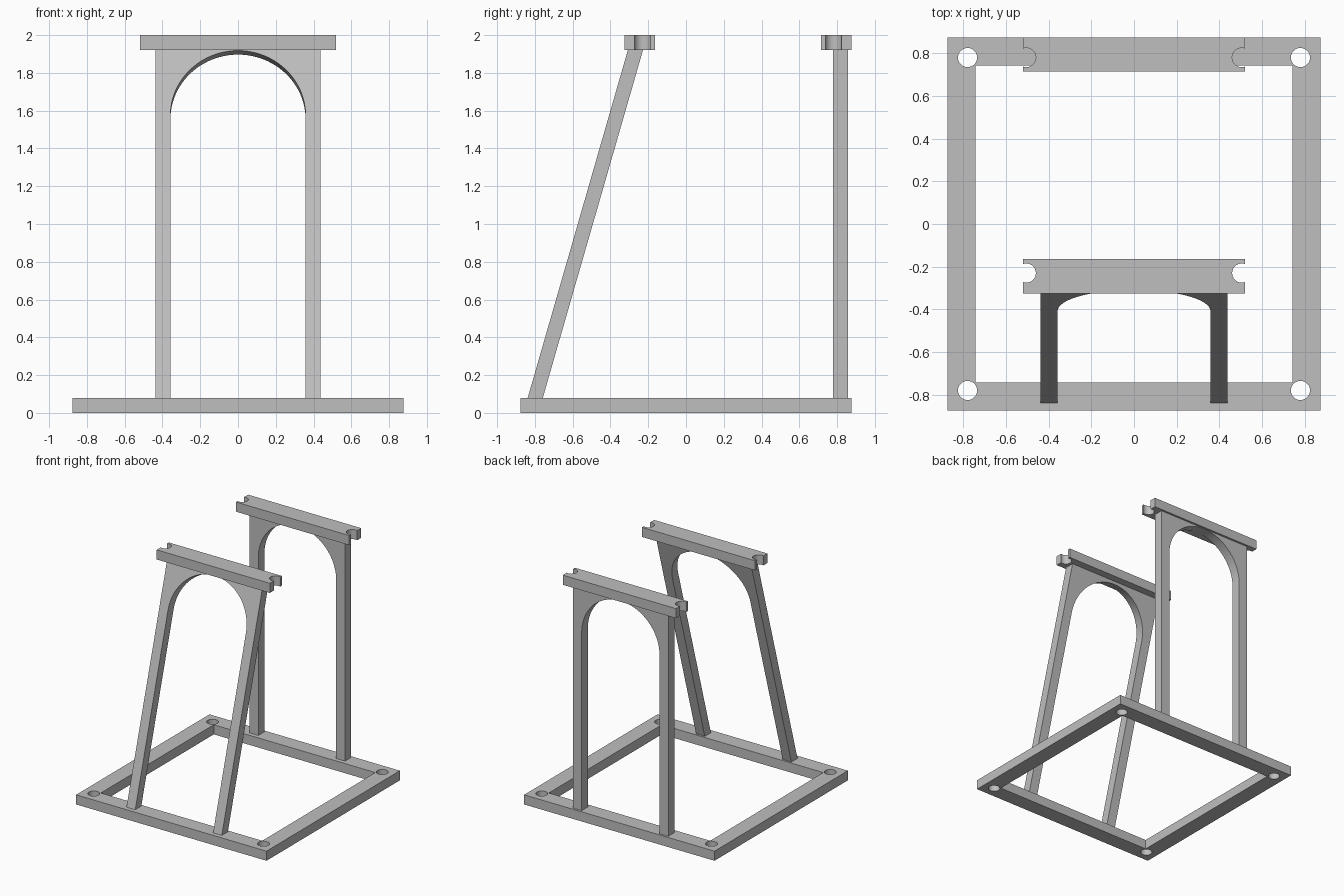
import bpy
import bmesh
from math import sin, cos, pi, radians, atan2
from mathutils import Matrix, Vector

cube = bpy.data.objects.get("Cube")
if cube:
    bpy.data.objects.remove(cube, do_unlink=True)

grey = bpy.data.materials.new("plain grey")
grey.use_nodes = True
GREY = (0.52, 0.52, 0.52, 1)
grey.diffuse_color = GREY
grey.node_tree.nodes["Principled BSDF"].inputs["Base Color"].default_value = GREY

HALF, RAIL_H, TOP = 0.875, 0.08, 2.0
LEG_OUT, LEG_IN = 0.438, 0.358
UPRIGHT = Matrix.Rotation(pi / 2, 4, 'X')  # drawing plane stands up, depth runs to -y


def arc(cx, cy, r, start, end, steps):
    return [(cx + r * cos(start + (end - start) * i / steps),
             cy + r * sin(start + (end - start) * i / steps)) for i in range(steps + 1)]


def square(h):
    return [(-h, -h), (h, -h), (h, h), (-h, h)]


def slab(name, loops, depth, matrix):
    """Fill an outline with its holes, thicken it and place it."""
    bm = bmesh.new()
    for loop in loops:
        verts = [bm.verts.new((x, y, 0)) for x, y in loop]
        for a, b in zip(verts, verts[1:] + verts[:1]):
            bm.edges.new((a, b))
    bmesh.ops.triangle_fill(bm, edges=bm.edges[:], use_beauty=True, use_dissolve=False)
    ext = bmesh.ops.extrude_face_region(bm, geom=bm.faces[:], use_keep_orig=True)
    moved = [g for g in ext["geom"] if isinstance(g, bmesh.types.BMVert)]
    bmesh.ops.translate(bm, verts=moved, vec=(0, 0, depth))
    bmesh.ops.transform(bm, matrix=matrix, verts=bm.verts[:])
    bmesh.ops.recalc_face_normals(bm, faces=bm.faces[:])
    mesh = bpy.data.meshes.new(name)
    bm.to_mesh(mesh)
    bm.free()
    mesh.shade_smooth()
    mesh.set_sharp_from_angle(angle=radians(30))
    mesh.materials.append(grey)
    obj = bpy.data.objects.new(name, mesh)
    bpy.context.collection.objects.link(obj)
    return obj


def arch_outline(apex, top):
    """Two legs joined by a round arch, standing on zero."""
    opening = arc(0, apex - LEG_IN, LEG_IN, 0, pi, 48)
    return ([(-LEG_OUT, 0), (-LEG_OUT, top), (LEG_OUT, top), (LEG_OUT, 0), (LEG_IN, 0)]
            + opening + [(-LEG_IN, 0)])


def bar_outline(notch_y):
    """Bar with a round notch in each end."""
    w, d, r, cx = 0.52, 0.08, 0.045, 0.505
    a = atan2((r * r - (w - cx) ** 2) ** 0.5, w - cx)
    right = arc(cx, notch_y, r, 2 * pi - a, a, 24)
    left = [(-x, y) for x, y in reversed(right)]
    return [(-w, -d), (w, -d)] + right + [(w, d), (-w, d)] + left


# Square base with a hole in each corner
holes = [arc(sx * 0.78, sy * 0.78, 0.045, 0, 2 * pi, 32)[:-1]
         for sx in (-1, 1) for sy in (-1, 1)]
slab("base_frame", [square(HALF), square(0.742)] + holes, RAIL_H, Matrix())

# Upright rear arch
rise = TOP - 2 * RAIL_H
slab("rear_arch", [arch_outline(rise - 0.002, rise)], 0.08,
     Matrix.Translation((0, 0.858, RAIL_H)) @ UPRIGHT)

# Leaning front arch, its ends sunk into the base and the bar
lean = atan2(0.53, rise)
thick = 0.08 * cos(lean)
slope = rise / cos(lean)
slab("front_arch", [arch_outline(slope - 0.002, slope + 0.03)], -thick,
     Matrix.Translation((0, -0.838, RAIL_H)) @ Matrix.Rotation(-lean, 4, 'X') @ UPRIGHT)

# Notched bars on top of the arches
for name, y in (("rear_bar", 0.795), ("front_bar", -0.245)):
    slab(name, [bar_outline(0.015 if y < 0 else -0.015)], RAIL_H,
         Matrix.Translation((0, y, TOP - RAIL_H)))
